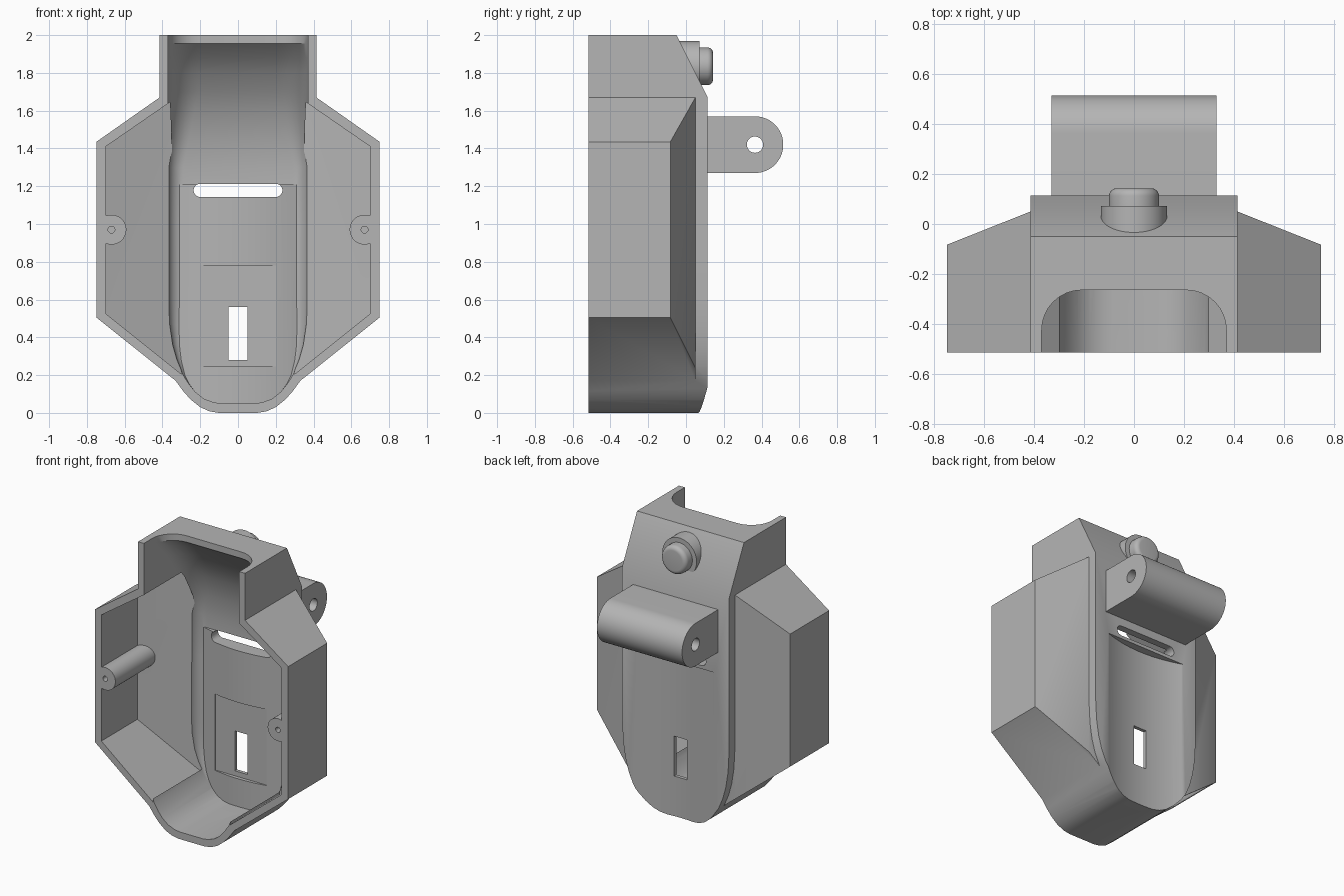
import bpy, bmesh, math
from math import sin, cos, pi, sqrt

cube = bpy.data.objects.get("Cube")
if cube:
    bpy.data.objects.remove(cube, do_unlink=True)

grey = bpy.data.materials.new("light_grey")
grey.use_nodes = True
grey.diffuse_color = (0.46, 0.46, 0.46, 1)
grey.node_tree.nodes["Principled BSDF"].inputs["Base Color"].default_value = (0.46, 0.46, 0.46, 1)


def finish(name, bm):
    bmesh.ops.recalc_face_normals(bm, faces=bm.faces)
    mesh = bpy.data.meshes.new(name)
    bm.to_mesh(mesh)
    bm.free()
    mesh.materials.append(grey)
    ob = bpy.data.objects.new(name, mesh)
    bpy.context.collection.objects.link(ob)
    return ob


def loft(name, rings):
    """Closed solid through rings with equal point counts."""
    bm = bmesh.new()
    rows = [[bm.verts.new(p) for p in ring] for ring in rings]
    n = len(rows[0])
    for a, b in zip(rows, rows[1:]):
        for i in range(n):
            j = (i + 1) % n
            bm.faces.new((a[i], a[j], b[j], b[i]))
    bm.faces.new(rows[0])
    bm.faces.new(rows[-1])
    return finish(name, bm)


def prism(name, pts, axis, lo, hi):
    """Extrude a 2D outline along x, y or z."""
    place = {"x": lambda p, t: (t, p[0], p[1]),
             "y": lambda p, t: (p[0], t, p[1]),
             "z": lambda p, t: (p[0], p[1], t)}[axis]
    return loft(name, [[place(p, t) for p in pts] for t in (lo, hi)])


def hull(name, pts):
    bm = bmesh.new()
    for p in pts:
        bm.verts.new(p)
    bmesh.ops.convex_hull(bm, input=bm.verts)
    return finish(name, bm)


def circle(cx, cy, r, n=40, start=0, sweep=2 * pi):
    steps = n if sweep == 2 * pi else n - 1
    return [(cx + r * cos(start + sweep * i / steps),
             cy + r * sin(start + sweep * i / steps)) for i in range(n)]


def box(name, x, y0, y1, z0, z1):
    return prism(name, [(-x, z0), (x, z0), (x, z1), (-x, z1)], "y", y0, y1)


def combine(target, tool, op="DIFFERENCE", keep=False):
    mod = target.modifiers.new("cut", "BOOLEAN")
    mod.operation, mod.object, mod.solver = op, tool, "EXACT"
    bpy.context.view_layer.objects.active = target
    bpy.ops.object.modifier_apply(modifier=mod.name)
    if not keep:
        bpy.data.objects.remove(tool, do_unlink=True)


def smooth(ob, angle=28):
    bpy.ops.object.select_all(action="DESELECT")
    ob.select_set(True)
    bpy.context.view_layer.objects.active = ob
    bpy.ops.object.shade_smooth_by_angle(angle=math.radians(angle))


def lerp_table(table, z):
    for (z0, v0), (z1, v1) in zip(table, table[1:]):
        if z <= z1:
            return v0 + (v1 - v0) * max(0, z - z0) / (z1 - z0)
    return table[-1][1]


FRONT, BACK = -0.515, 0.115

# Central spine with rounded foot and sloped top back
foot = [(0.1, 0), (0.15, 0.008), (0.2, 0.03), (0.25, 0.07), (0.29, 0.115),
        (0.33, 0.17), (0.365, 0.25), (0.39, 0.34), (0.407, 0.45), (0.415, 0.6)]
half = foot + [(0.415, 2)]
body = prism("housing", half + [(-x, z) for x, z in reversed(half)], "y", FRONT, BACK)
combine(body, prism("slope", [(-0.05, 2), (BACK, 1.67), (0.3, 1.3), (0.3, 2.5), (-0.3, 2.5)],
                    "x", -1, 1))

# Side wings with slanted backs
wing = [(0.415, 1.67, 0.05), (0.75, 1.435, -0.083), (0.75, 0.505, -0.083),
        (0.415, 0.238, 0.05), (0.33, 0.17, 0.05)]
combine(body, hull("wings", [(s * x, y, z) for s in (-1, 1) for x, z, back in wing
                             for y in (FRONT, back)]), "UNION")

# Spine cavity: rounded sections stacked along z
width = [(0.05, 0.09), (0.056, 0.13), (0.075, 0.18), (0.11, 0.225), (0.15, 0.258),
         (0.2, 0.29), (0.28, 0.323), (0.36, 0.346), (0.47, 0.363), (0.6, 0.37)]
depth = [(1.3, 0.065), (1.45, 0.048), (1.6, 0.005), (1.7, -0.045), (1.8, -0.11),
         (1.88, -0.175), (1.955, -0.265)]
radius = [(0.05, 0.02), (0.6, 0.08), (1.3, 0.08), (1.7, 0.16)]


def section(z):
    w, y, r = (lerp_table(t, z) for t in (width, depth, radius))
    right = [(w, -0.7)] + circle(w - r, y - r, r, 9, 0, pi / 2)
    return [(a, b, z) for a, b in right + [(-a, b) for a, b in reversed(right)]]


levels = [z for z, _ in width] + [1.0] + [z for z, _ in depth] + [2.1]
cavity = loft("cavity", [section(z) for z in levels])

# Inward bulge that backs the hollow in the rear panel
R, WALL, DIP = 0.9, 0.05, 0.06


def bowl(r, edge_y, span):
    arc = [(x, DIP + R - sqrt(r * r - x * x)) for x in
           [span * (i / 12 - 1) for i in range(25)]]
    return arc + [(span, edge_y), (-span, edge_y)]


combine(cavity, prism("bulge", bowl(R + WALL, 0.3, 0.34), "z", -0.1, 1.21))
combine(body, cavity)

# Wing cavities, leaving a screw post in each
for s in (-1, 1):
    inner = [(0.36, 1.645, 0.015), (0.7, 1.41, -0.115), (0.7, 0.525, -0.115), (0.3, 0.205, 0.03)]
    pocket = hull("wing_cavity", [(s * x, y, z) for x, z, back in inner for y in (-0.7, back)])
    combine(pocket, prism("post", circle(s * 0.67, 0.97, 0.079), "y", -0.8, 0.2))
    combine(body, pocket)
    combine(body, prism("screw_hole", circle(s * 0.67, 0.97, 0.018, 20), "y", -0.6, -0.25))

# Rear hollow, inner pocket, window and strap slot
combine(body, prism("hollow", bowl(R, 0.3, 0.36), "z", -0.1, 1.12))
combine(body, box("inner_pocket", 0.2, -0.2, 0.036, 0.245, 0.78))
combine(body, box("window", 0.05, -0.2, 0.3, 0.28, 0.56))
slot = circle(0.2, 1.178, 0.035, 12, -pi / 2, pi) + circle(-0.2, 1.178, 0.035, 12, pi / 2, pi)
combine(body, prism("slot", slot, "y", -0.2, 0.3))
smooth(body)

# Hinge lug with a cross hole
lug_side = [(0.1, 1.27)] + circle(0.365, 1.42, 0.15, 32, -pi / 2, pi) + [(0.1, 1.57)]
lug = prism("hinge_lug", lug_side, "x", -0.33, 0.33)
combine(lug, prism("pin_hole", circle(0.365, 1.42, 0.043), "x", -1, 1))
smooth(lug)

# Button and its collar on the slope
collar = prism("button_collar", circle(0, 1.835, 0.133, 48), "y", -0.035, 0.072)
smooth(collar)
button = loft("button", [[(x, y, z) for x, z in circle(0, 1.835, r, 48)] for y, r in
                         [(0.05, 0.1)] + [(0.113 + 0.03 * sin(a), 0.07 + 0.03 * cos(a))
                                          for a in [pi / 12 * i for i in range(7)]]])
smooth(button)
